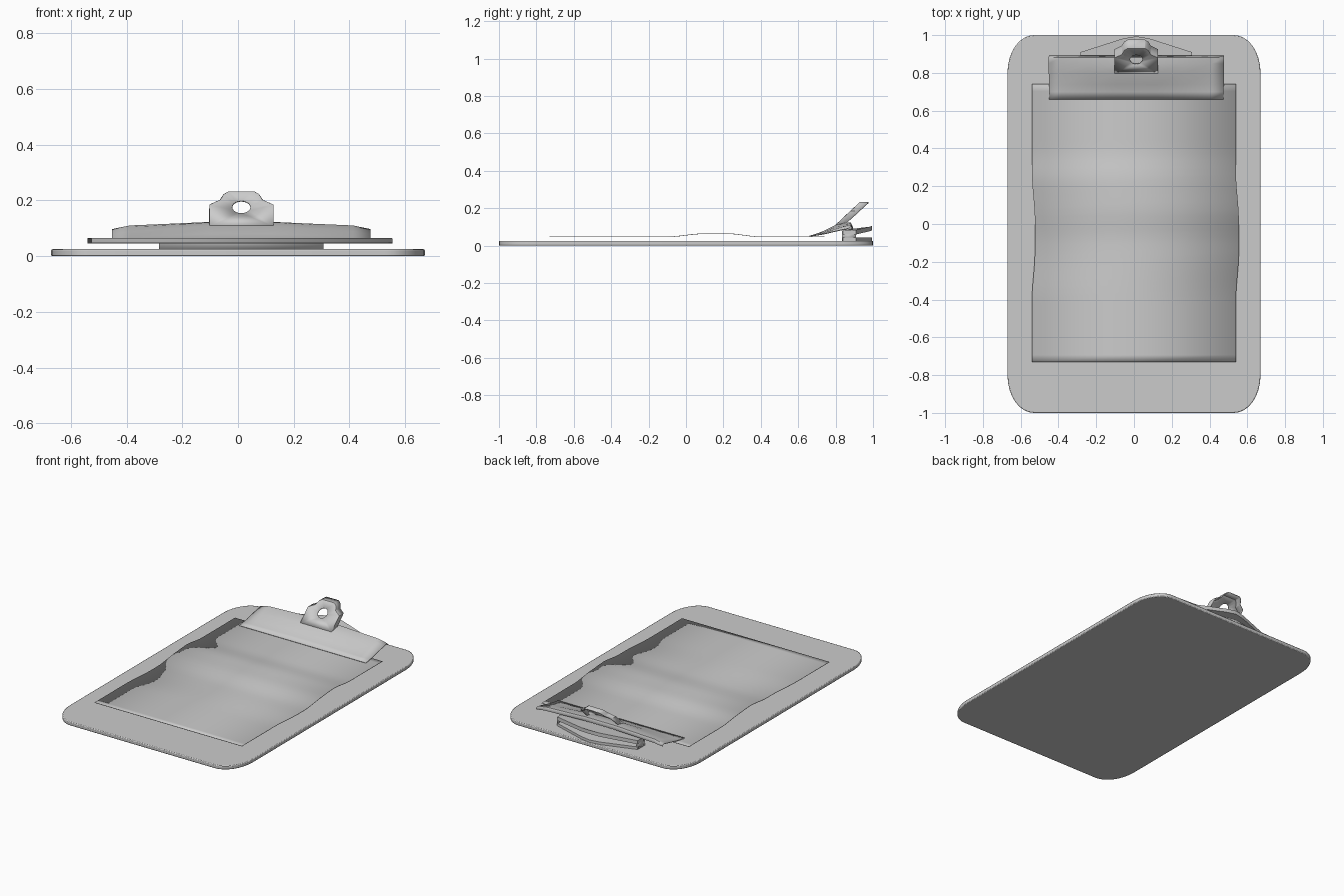
import bpy, bmesh, math
from mathutils import Vector

if "Cube" in bpy.data.objects:
    bpy.data.objects.remove(bpy.data.objects["Cube"])

grey = bpy.data.materials.new("plain_grey")
grey.use_nodes = True
GREY = (0.6, 0.6, 0.6, 1)
grey.diffuse_color = GREY
grey.node_tree.nodes["Principled BSDF"].inputs["Base Color"].default_value = GREY

CLIP_X = 0.012  # middle of the clip


def finish(name, bm, thickness=0, offset=-1, bevel=0, smooth=30):
    """Turn a bmesh into a named object with optional thickness and bevel."""
    bmesh.ops.recalc_face_normals(bm, faces=bm.faces)
    mesh = bpy.data.meshes.new(name)
    bm.to_mesh(mesh)
    bm.free()
    mesh.materials.append(grey)
    obj = bpy.data.objects.new(name, mesh)
    bpy.context.collection.objects.link(obj)
    if thickness:
        mod = obj.modifiers.new("thickness", "SOLIDIFY")
        mod.thickness, mod.offset = thickness, offset
    if bevel:
        mod = obj.modifiers.new("bevel", "BEVEL")
        mod.width, mod.segments = bevel, 2
    bpy.ops.object.select_all(action="DESELECT")
    obj.select_set(True)
    bpy.context.view_layer.objects.active = obj
    bpy.ops.object.shade_smooth_by_angle(angle=math.radians(smooth))
    return obj


def grid(bm, rows):
    """Skin a list of equally long point rows with quads."""
    verts = [[bm.verts.new(p) for p in row] for row in rows]
    for a, b in zip(verts, verts[1:]):
        for i in range(len(a) - 1):
            bm.faces.new((a[i], a[i + 1], b[i + 1], b[i]))


def slab(bm, outline, z0, z1):
    """Extrude a plan outline from z0 to z1."""
    face = bm.faces.new([bm.verts.new((x, y, z0)) for x, y in outline])
    new = bmesh.ops.extrude_face_region(bm, geom=[face])["geom"]
    bmesh.ops.translate(bm, vec=(0, 0, z1 - z0),
                        verts=[v for v in new if isinstance(v, bmesh.types.BMVert)])


# Backing board with elliptical corners
bm = bmesh.new()
outline = []
for quarter, (sx, sy) in enumerate([(1, 1), (-1, 1), (-1, -1), (1, -1)]):
    for i in range(9):
        a = math.radians(90 * quarter + 90 * i / 8)
        outline.append((sx * 0.53 + 0.14 * math.cos(a), sy * 0.8 + 0.2 * math.sin(a)))
slab(bm, outline, 0, 0.025)
finish("board", bm, bevel=0.005)


# Paper sheet with a gentle wave in height and a slight sideways drift
def ease(t):
    t = max(0, min(1, t))
    return t * t * (3 - 2 * t)


rows = []
for i in range(41):
    y = -0.73 + 1.47 * i / 40
    z = 0.047 + 0.017 * ease((y + 0.1) / 0.2) * ease((0.4 - y) / 0.18)
    drift = 0.015 * ease((y + 0.4) / 0.25) * ease((0.27 - y) / 0.25)
    rows.append([(x + drift, y, z) for x in (-0.54, 0, 0.54)])
bm = bmesh.new()
grid(bm, rows)
finish("paper", bm, thickness=0.003, offset=0)

# Clamp plate: y, then height at the middle, near the end and at the end
profile = [
    (0.66, 0.050, 0.050, 0.050),
    (0.70, 0.062, 0.057, 0.056),
    (0.74, 0.078, 0.067, 0.063),
    (0.80, 0.108, 0.086, 0.077),
    (0.85, 0.119, 0.102, 0.088),
    (0.88, 0.121, 0.108, 0.095),
    (0.89, 0.100, 0.090, 0.082),
]
rows = []
for y, mid, near, end in profile:
    half = [(0.11, mid), (0.25, (mid + near) / 2), (0.40, near), (0.463, end)]
    row = [(CLIP_X - d, y, z) for d, z in reversed(half)]
    rows.append(row + [(CLIP_X + d, y, z) for d, z in half])
bm = bmesh.new()
grid(bm, rows)
finish("clamp_plate", bm, thickness=0.005, offset=0, smooth=40)

# Lever: sloped face with a round hole and a rim folded backwards


def on_slope(x, z):
    return Vector((CLIP_X + x, 0.80 + (z - 0.108) * 1.07, z))


side = [(0.113, 0.106), (0.113, 0.183), (0.075, 0.200), (0.062, 0.220), (0.045, 0.230)]
outline = side + [(-x, z) for x, z in reversed(side)]
hole = [(0.033 * math.cos(math.tau * i / 20), 0.175 + 0.023 * math.sin(math.tau * i / 20))
        for i in range(20)]
bm = bmesh.new()
loops = []
for points in (outline, hole):
    verts = [bm.verts.new(on_slope(x, z)) for x, z in points]
    loops.append([bm.edges.new((v, verts[(i + 1) % len(verts)])) for i, v in enumerate(verts)])
bmesh.ops.triangle_fill(bm, edges=loops[0] + loops[1], use_beauty=True)
new = bmesh.ops.extrude_edge_only(bm, edges=loops[0][:-1])["geom"]
bmesh.ops.translate(bm, vec=(0, 0.045, 0),
                    verts=[v for v in new if isinstance(v, bmesh.types.BMVert)])
finish("lever", bm, thickness=0.006, offset=0)

# Spring bracket: two tapered flanges joined by a back wall and end walls
flange = [(-0.295, 0.84), (0.295, 0.84), (0.295, 0.91), (0.07, 0.982), (0, 0.994),
          (-0.07, 0.982), (-0.295, 0.91)]
flange = [(CLIP_X + x, y) for x, y in flange]
for name, z0, z1 in (("bracket_base", 0.022, 0.042), ("bracket_top", 0.082, 0.106)):
    bm = bmesh.new()
    slab(bm, flange, z0, z1)
    # the top flange drops towards the clamp plate ends so it stays beneath it
    if z0 > 0.05:
        for v in bm.verts:
            v.co.z -= 0.022 * min(1, abs(v.co.x - CLIP_X) / 0.295)
    finish(name, bm)

wall = [(-0.295, 0.91), (-0.295, 0.835), (0.295, 0.835), (0.295, 0.91)]
bm = bmesh.new()
grid(bm, [[(CLIP_X + x, y, z) for x, y in wall] for z in (0.025, 0.08)])
finish("bracket_wall", bm, thickness=0.008, offset=-1)
